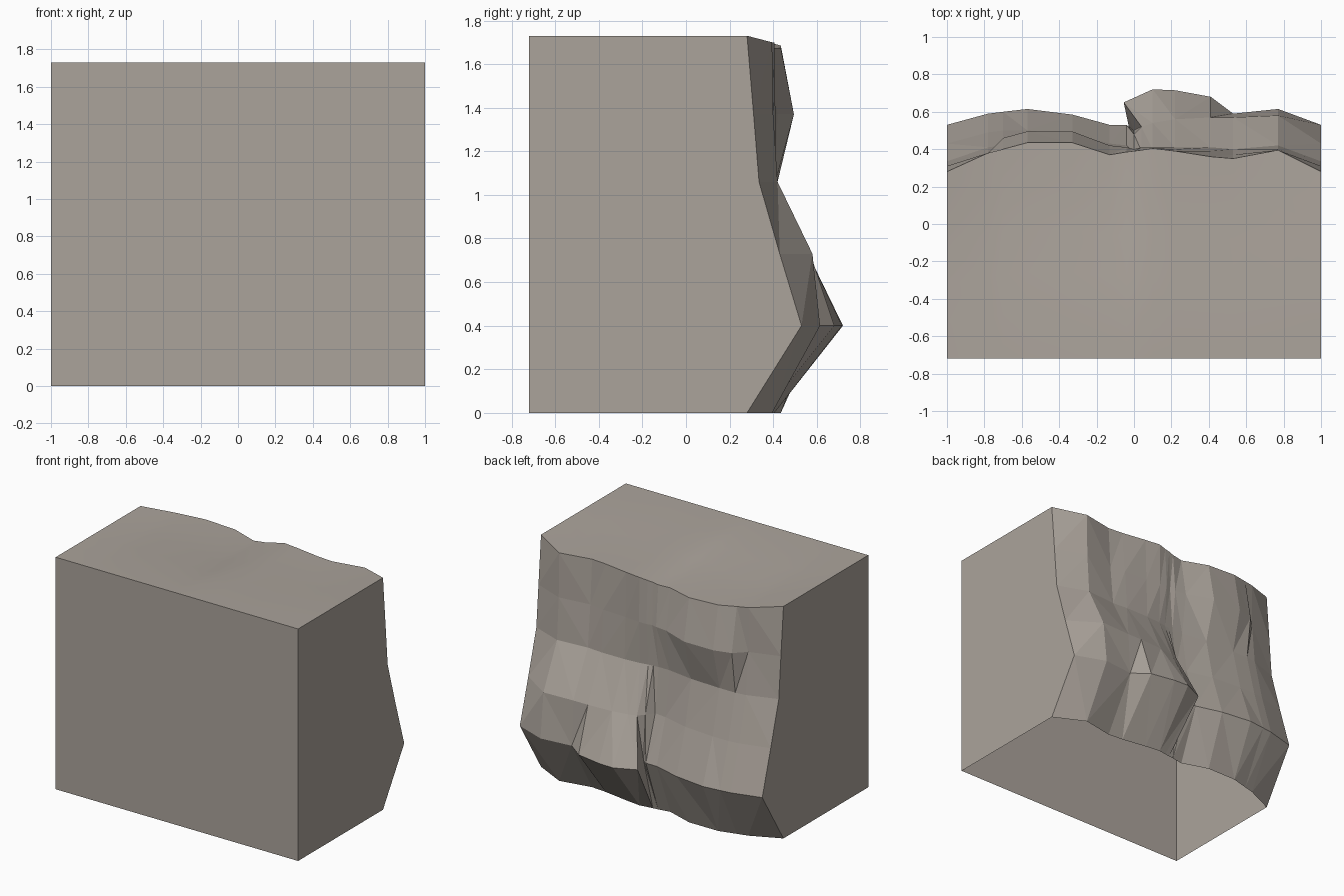
import bpy, bmesh

if "Cube" in bpy.data.objects:
    bpy.data.objects.remove(bpy.data.objects["Cube"])

FRONT, TOP = -0.72, 1.73
stone = bpy.data.materials.new("warm grey stone")
stone.diffuse_color = (0.41, 0.37, 0.33, 1)
stone.use_nodes = True
stone.node_tree.nodes["Principled BSDF"].inputs["Base Color"].default_value = stone.diffuse_color

# Rock columns (x), the sag of the top rim, and the depth (y) of each height row
COLS = [-1, -.78, -.7, -.57, -.33, -.13, -.04, 0, .04, .1, .22, .41, .53, .77, 1]
SAG = [0, .03, .035, .045, .055, .06, .055, .045, .04, .03, .03, .03, .03, .03, 0]
RIM = [.28, .38, .40, .435, .435, .37, .385, .39, .395, .405, .39, .36, .35, .395, .28]
ROWS = [
    (0.00, RIM),
    (0.40, [.53, .59, .60, .615, .585, .53, .53, .50, .65, .72, .715, .68, .59, .615, .53]),
    (0.73, [.43, .49, .50, .50, .48, .43, .42, .48, .52, .54, .56, .57, .57, .58, .43]),
    (1.06, [.335, .41, .42, .42, .41, .38, .38, .385, .39, .40, .41, .41, .40, .42, .335]),
    (1.37, [.31, .38, .46, .495, .495, .42, .41, .40, .41, .41, .40, .39, .37, .40, .31]),
    (TOP, RIM),
]
OVERHANG = {(1, 8): -.055}      # lip of the bulge that leans over the cleft


def rock_point(r, c):
    z, depth = ROWS[r]
    if r == len(ROWS) - 1:
        z -= SAG[c]
    return (OVERHANG.get((r, c), COLS[c]), depth[c], z)


def build(name, faces, smooth=False, triangulate=False):
    bm = bmesh.new()
    for f in faces:
        bm.faces.new([bm.verts.new(p) for p in f])
    bmesh.ops.remove_doubles(bm, verts=bm.verts, dist=1e-5)
    if triangulate:
        bmesh.ops.triangulate(bm, faces=bm.faces[:], quad_method='BEAUTY')
    for f in bm.faces:
        f.smooth = smooth
    mesh = bpy.data.meshes.new(name)
    bm.to_mesh(mesh)
    bm.free()
    mesh.materials.append(stone)
    obj = bpy.data.objects.new(name, mesh)
    bpy.context.collection.objects.link(obj)
    return obj


def grid(point, rows, cols):
    return [[point(r, c), point(r + 1, c), point(r + 1, c + 1), point(r, c + 1)]
            for r in range(rows - 1) for c in range(cols - 1)]


# Faceted cliff
n = len(COLS)
build("cliff_face", grid(rock_point, len(ROWS), n), triangulate=True)

# Gently sagging ground on top, from the straight front edge to the rim
STEPS = 6


def ground_point(r, c):
    t = r / (STEPS - 1)
    s = t * t * (3 - 2 * t)
    return (COLS[c], FRONT + t * (RIM[c] - FRONT), TOP - SAG[c] * s)


build("top_ground", [f[::-1] for f in grid(ground_point, STEPS, n)], smooth=True)

# Flat side walls follow the end columns of the cliff
for name, c in (("left_wall", 0), ("right_wall", n - 1)):
    x = COLS[c]
    outline = [(x, FRONT, 0)] + [rock_point(r, c) for r in range(len(ROWS))] + [(x, FRONT, TOP)]
    build(name, [outline if c else outline[::-1]])

# Flat front wall; the underside stays open
build("front_wall", [[(-1, FRONT, 0), (1, FRONT, 0), (1, FRONT, TOP), (-1, FRONT, TOP)]])
